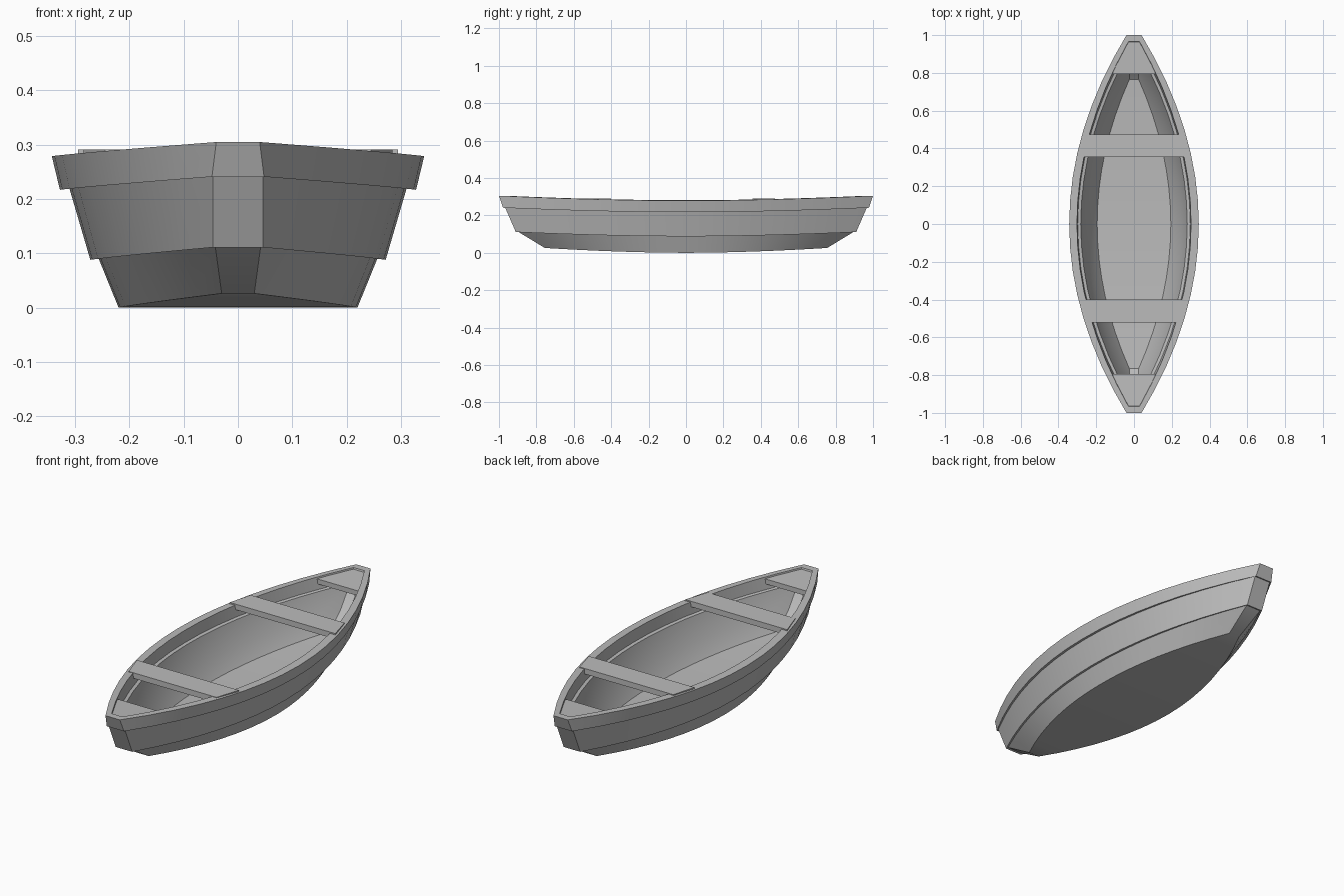
import bpy, bmesh

cube = bpy.data.objects.get("Cube")
if cube:
    bpy.data.objects.remove(cube, do_unlink=True)

grey = bpy.data.materials.new("plain_grey")
grey.use_nodes = True
colour = (0.5, 0.5, 0.5, 1)
grey.diffuse_color = colour
grey.node_tree.nodes["Principled BSDF"].inputs["Base Color"].default_value = colour

SEG = 16  # lengthwise segments per side


def finish(name, bm, smooth):
    bmesh.ops.recalc_face_normals(bm, faces=bm.faces)
    mesh = bpy.data.meshes.new(name)
    bm.to_mesh(mesh)
    bm.free()
    mesh.materials.append(grey)
    obj = bpy.data.objects.new(name, mesh)
    bpy.context.collection.objects.link(obj)
    if smooth:
        bpy.ops.object.select_all(action='DESELECT')
        obj.select_set(True)
        bpy.context.view_layer.objects.active = obj
        bpy.ops.object.shade_smooth_by_angle(angle=0.5)
    return obj


def outline(bm, level):
    """Closed boat-shaped loop: full amidships, narrow and raised at both ends."""
    mid_w, end_w, mid_z, end_z, end_y = level
    steps = [-1 + 2 * i / SEG for i in range(SEG + 1)]

    def point(side, t):
        x = end_w + (mid_w - end_w) * (1 - t * t)
        z = mid_z + (end_z - mid_z) * abs(t) ** 1.8
        return bm.verts.new((side * x, t * end_y, z))

    return [point(1, t) for t in steps] + [point(-1, t) for t in reversed(steps)]


def cap(bm, loop):
    n = len(loop)
    for i in range(SEG):
        bm.faces.new((loop[i], loop[i + 1], loop[n - 2 - i], loop[n - 1 - i]))


# Hull shell: outside planks from the bottom up, over the rim, down to the floor
# Each level: middle half width, end half width, middle z, end z, end y
levels = [
    (0.220, 0.030, 0.000, 0.026, 0.755),  # bottom
    (0.257, 0.042, 0.091, 0.114, 0.900),  # lower plank top
    (0.272, 0.046, 0.088, 0.111, 0.910),  # middle plank lip
    (0.311, 0.046, 0.221, 0.244, 0.968),  # middle plank top
    (0.328, 0.048, 0.217, 0.241, 0.978),  # upper plank lip
    (0.343, 0.040, 0.279, 0.305, 1.000),  # rim outside
    (0.302, 0.030, 0.281, 0.305, 0.965),  # rim inside
    (0.298, 0.028, 0.222, 0.245, 0.945),  # inner ledge outside
    (0.282, 0.022, 0.219, 0.242, 0.925),  # inner ledge inside
    (0.248, 0.025, 0.105, 0.130, 0.850),  # inner wall
    (0.195, 0.025, 0.030, 0.060, 0.765),  # floor
]
bm = bmesh.new()
loops = [outline(bm, level) for level in levels]
for low, high in zip(loops, loops[1:]):
    for i in range(len(low)):
        j = (i + 1) % len(low)
        bm.faces.new((low[i], low[j], high[j], high[i]))
cap(bm, loops[0])
cap(bm, loops[-1])
finish("hull", bm, True)


def board(name, y0, w0, z0, y1, w1, z1, thick):
    """Tapered flat board between two crosswise edges."""
    bm = bmesh.new()
    rings = []
    for drop in (0, thick):
        rings.append([bm.verts.new(p) for p in (
            (-w0, y0, z0 - drop), (w0, y0, z0 - drop),
            (w1, y1, z1 - drop), (-w1, y1, z1 - drop))])
    top, base = rings
    bm.faces.new(top)
    bm.faces.new(base)
    for i in range(4):
        j = (i + 1) % 4
        bm.faces.new((top[i], top[j], base[j], base[i]))
    return finish(name, bm, False)


# Seats resting across the rim
board("rear_seat", 0.355, 0.295, 0.291, 0.475, 0.262, 0.291, 0.028)
board("front_seat", -0.400, 0.285, 0.291, -0.522, 0.245, 0.291, 0.028)

# Small decks set just inside the rim at each end
for name, side in (("rear_deck", 1), ("front_deck", -1)):
    board(name, side * 0.795, 0.122, 0.290, side * 0.972, 0.030, 0.298, 0.025)
